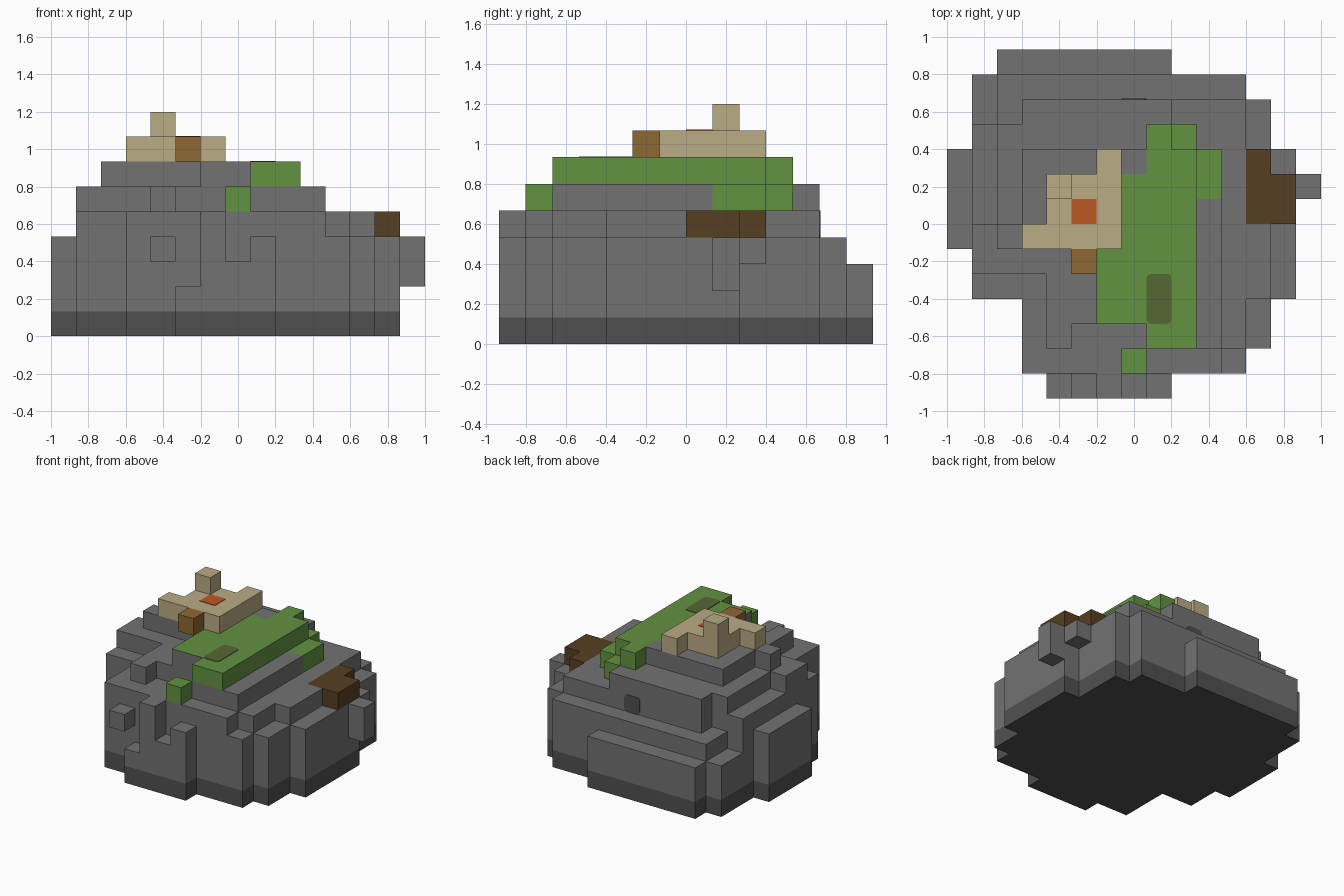
import bpy
import bmesh
from mathutils import Vector

CELL = 2 / 15
ORIGIN = Vector((-1.0, -7 * CELL, 0.0))

if "Cube" in bpy.data.objects:
    bpy.data.objects.remove(bpy.data.objects["Cube"], do_unlink=True)


def linear(value):
    value /= 255
    return value / 12.92 if value <= 0.04045 else ((value + 0.055) / 1.055) ** 2.4


def make_material(name, red, green, blue):
    color = (linear(red), linear(green), linear(blue), 1.0)
    mat = bpy.data.materials.new(name)
    mat.use_nodes = True
    mat.diffuse_color = color
    bsdf = mat.node_tree.nodes["Principled BSDF"]
    bsdf.inputs["Base Color"].default_value = color
    bsdf.inputs["Roughness"].default_value = 0.9
    return mat


stone = make_material("stone grey", 114, 114, 114)
dark_stone = make_material("dark stone", 80, 80, 80)
grass = make_material("grass green", 98, 146, 64)
moss = make_material("moss olive", 86, 103, 52)
sand = make_material("sand tan", 186, 172, 133)
ember = make_material("ember orange", 188, 88, 34)
wood = make_material("wood brown", 142, 104, 52)
dark_wood = make_material("dark wood", 86, 63, 33)

# Every occupied cell maps to the name of its part
cells = {}


def fill(part, x_range, y_range, z_range):
    for x in range(*x_range):
        for y in range(*y_range):
            for z in range(*z_range):
                cells[x, y, z] = part


# Stepped terraces: height in cells, then areas as x start, x end, y start, y end
terraces = {
    2: [(5, 6, 0, 1)],
    3: [(2, 9, 13, 14), (1, 2, 11, 13), (7, 8, 0, 1)],
    4: [(2, 12, 11, 13), (0, 1, 6, 10), (12, 13, 10, 12), (12, 13, 2, 10),
        (13, 14, 4, 9), (11, 12, 1, 2), (8, 9, 0, 1)],
    5: [(3, 11, 1, 2), (3, 12, 2, 12), (1, 3, 4, 11), (12, 13, 4, 7), (6, 7, 0, 1)],
    6: [(1, 4, 5, 6), (1, 2, 6, 7), (2, 9, 7, 11), (3, 9, 11, 12), (4, 6, 3, 6),
        (4, 5, 2, 3), (8, 11, 2, 8), (8, 10, 8, 10)],
    7: [(2, 8, 6, 7), (3, 8, 7, 10), (6, 8, 3, 6)],
}
for height, areas in terraces.items():
    for x0, x1, y0, y1 in areas:
        fill("rock_body", (x0, x1), (y0, y1), (1, height))
        fill("rock_base", (x0, x1), (y0, y1), (0, 1))

# Stones jutting out of the walls
fill("rock_body", (4, 5), (0, 1), (3, 4))
fill("rock_body", (13, 14), (9, 10), (3, 4))
fill("rock_body", (14, 15), (8, 9), (2, 4))

# Raised grass bank with its drooping end and the small bush
fill("grass_bank", (8, 10), (2, 10), (6, 7))
fill("grass_bank", (8, 9), (10, 11), (5, 7))
fill("grass_bank", (9, 10), (10, 11), (5, 6))
fill("grass_bank", (10, 11), (8, 10), (5, 6))
fill("small_bush", (7, 8), (1, 2), (5, 6))

# Sandy summit and its post
fill("sand_summit", (4, 7), (6, 9), (7, 8))
fill("sand_summit", (6, 7), (9, 10), (7, 8))
fill("sand_summit", (3, 4), (6, 7), (7, 8))
fill("summit_post", (4, 5), (8, 9), (8, 9))

# Wooden step and side deck
fill("wooden_step", (5, 6), (5, 6), (7, 8))
fill("side_deck", (12, 13), (7, 10), (4, 5))
fill("side_deck", (13, 14), (7, 9), (4, 5))


def is_lawn(x, y, z):
    """Rock tops beside the grass bank are covered in grass."""
    return z == 6 and ((x == 7 and 3 <= y < 9) or (x == 6 and 3 <= y < 6))


def build_part(name, materials):
    """Outer faces of one part, merged into large flat panels."""
    bm = bmesh.new()
    for cell, part in cells.items():
        if part != name:
            continue
        centre = Vector(cell) + Vector((0.5, 0.5, 0.5))
        for axis in range(3):
            for sign in (-1, 1):
                normal = Vector((0, 0, 0))
                normal[axis] = sign
                if tuple(int(c + n) for c, n in zip(cell, normal)) in cells:
                    continue
                u = Vector((0, 0, 0))
                u[(axis + 1) % 3] = 0.5
                v = normal.cross(u)
                mid = centre + normal / 2
                corners = (mid - u - v, mid + u - v, mid + u + v, mid - u + v)
                face = bm.faces.new([bm.verts.new(ORIGIN + c * CELL) for c in corners])
                if len(materials) > 1 and normal.z > 0 and is_lawn(*cell):
                    face.material_index = 1
    bmesh.ops.remove_doubles(bm, verts=bm.verts, dist=0.001)
    bmesh.ops.dissolve_limit(bm, angle_limit=0.01, verts=bm.verts, edges=bm.edges,
                             delimit={'MATERIAL'})
    finish(bm, name, materials)


def finish(bm, name, materials):
    mesh = bpy.data.meshes.new(name)
    bm.to_mesh(mesh)
    bm.free()
    for mat in materials:
        mesh.materials.append(mat)
    bpy.context.collection.objects.link(bpy.data.objects.new(name, mesh))


def plate(name, low, high, mat, axis, rounding):
    """Thin patch on a wall or top, corners rounded along its flat axis."""
    low, high = ORIGIN + Vector(low) * CELL, ORIGIN + Vector(high) * CELL
    low[axis] -= 0.004
    high[axis] += 0.004
    bm = bmesh.new()
    bmesh.ops.create_cube(bm, size=1)
    for vert in bm.verts:
        vert.co = (low + high) / 2 + vert.co * (high - low)
    if rounding:
        edges = [e for e in bm.edges
                 if abs((e.verts[0].co - e.verts[1].co)[axis]) > 0.005]
        bmesh.ops.bevel(bm, geom=edges, offset=rounding, segments=3,
                        profile=0.5, affect='EDGES')
    finish(bm, name, [mat])


build_part("rock_body", [stone, grass])
build_part("rock_base", [dark_stone])
build_part("grass_bank", [grass])
build_part("small_bush", [grass])
build_part("sand_summit", [sand])
build_part("summit_post", [sand])
build_part("wooden_step", [wood])
build_part("side_deck", [dark_wood])

# Painted patches
plate("ember_patch", (5, 7, 8), (6, 8, 8), ember, 2, 0)
plate("moss_patch", (8, 3, 7), (9, 5, 7), moss, 2, 0.025)
plate("back_opening", (7, 12, 4), (8, 12, 5), dark_stone, 1, 0.025)
